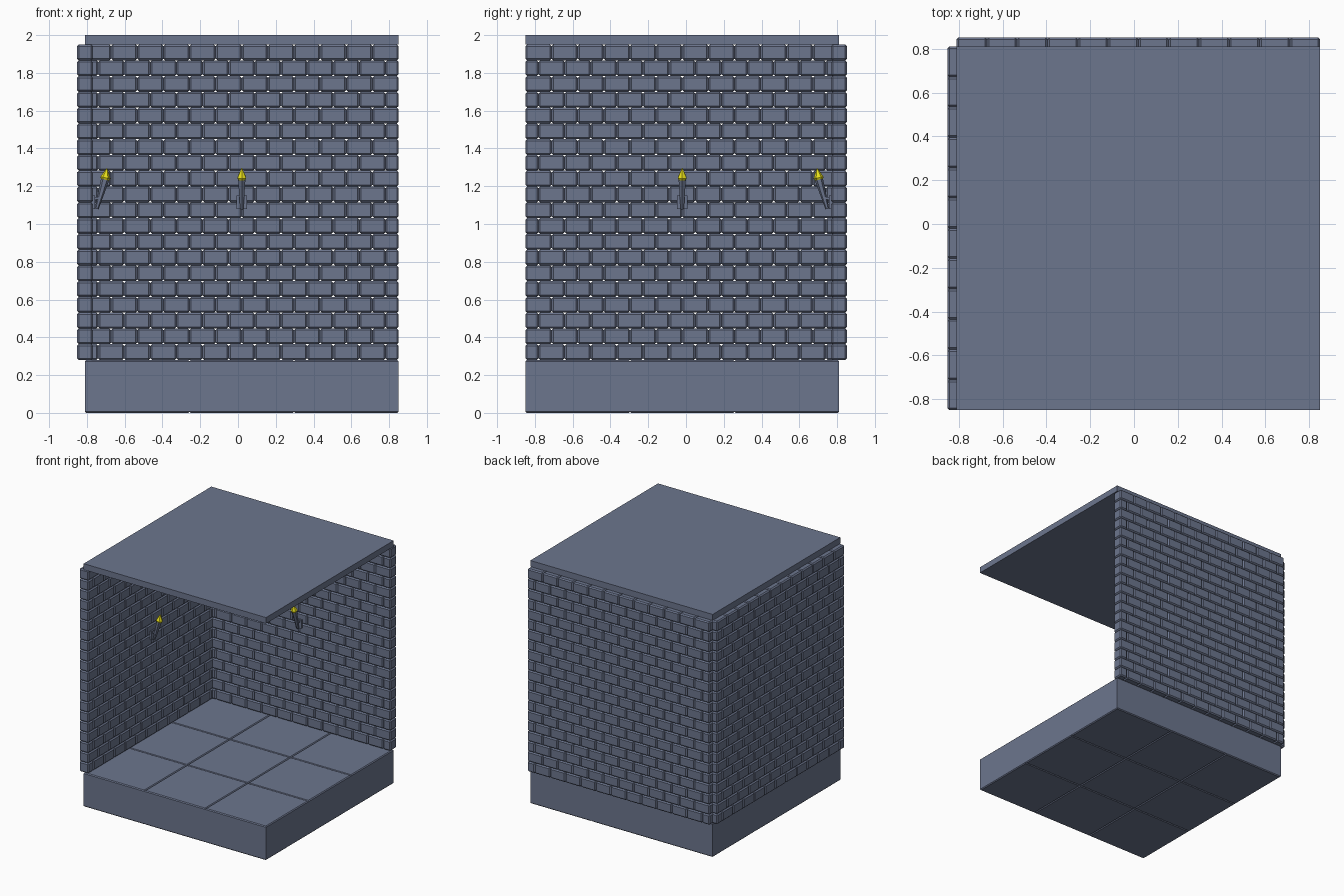
import bpy, bmesh, math
from mathutils import Vector, Matrix

cube = bpy.data.objects.get("Cube")
if cube:
    bpy.data.objects.remove(cube, do_unlink=True)


def material(name, colour):
    m = bpy.data.materials.new(name)
    m.use_nodes = True
    m.diffuse_color = colour
    m.node_tree.nodes["Principled BSDF"].inputs["Base Color"].default_value = colour
    return m


STONE = material("slate stone", (0.15, 0.18, 0.27, 1))
FLAME = material("yellow flame", (0.80, 0.74, 0.01, 1))


def add_box(bm, low, high):
    low, high = Vector(low), Vector(high)
    size = Matrix.Diagonal((*(high - low), 1))
    bmesh.ops.create_cube(bm, size=1, matrix=Matrix.Translation((low + high) / 2) @ size)


def finish(bm, name, mat):
    mesh = bpy.data.meshes.new(name)
    bm.to_mesh(mesh)
    bm.free()
    mesh.materials.append(mat)
    obj = bpy.data.objects.new(name, mesh)
    bpy.context.collection.objects.link(obj)
    return obj


def chamfer(bm, edges, width):
    bmesh.ops.bevel(bm, geom=edges, offset=width, segments=1, affect='EDGES')


# Room extents: the floor square spans LEFT..LEFT+SPAN in x and -RIGHT..-LEFT in y
LEFT, RIGHT = -0.81, 0.85
SPAN = RIGHT - LEFT
FLOOR_TOP, WALL_TOP = 0.28, 1.95
HALF_WALL = 0.042
CENTRE = (LEFT + RIGHT) / 2

# Floor of nine thick slabs, chamfered along top and bottom
bm = bmesh.new()
tile = SPAN / 3
for i in range(3):
    for j in range(3):
        x, y = LEFT + i * tile, -RIGHT + j * tile
        add_box(bm, (x, y, 0), (x + tile, y + tile, FLOOR_TOP))
flat_edges = [e for e in bm.edges if abs(e.verts[0].co.z - e.verts[1].co.z) < 0.01]
chamfer(bm, flat_edges, 0.007)
finish(bm, "floor_slabs", STONE)

# Ceiling slab
bm = bmesh.new()
add_box(bm, (LEFT, -RIGHT, WALL_TOP), (RIGHT, -LEFT, 2))
finish(bm, "ceiling", STONE)


# Brick walls in running bond, with half bricks ending every other row
def brick_wall(name, start, along_x):
    rows, count = 20, 12
    length, height = SPAN / count, (WALL_TOP - FLOOR_TOP) / rows
    bm = bmesh.new()
    for row in range(rows):
        z = FLOOR_TOP + row * height
        cuts = [k * length for k in range(count + 1)]
        if row % 2 == 0:
            cuts = [0] + [c + length / 2 for c in cuts[:-1]] + [SPAN]
        for a, b in zip(cuts, cuts[1:]):
            a, b = start + a, start + b
            if along_x:
                add_box(bm, (a, -LEFT - HALF_WALL, z), (b, -LEFT + HALF_WALL, z + height))
            else:
                add_box(bm, (LEFT - HALF_WALL, a, z), (LEFT + HALF_WALL, b, z + height))
    chamfer(bm, bm.edges[:], 0.009)
    finish(bm, name, STONE)


brick_wall("back_wall", LEFT, True)
brick_wall("side_wall", -RIGHT, False)


# Wall torches, made leaning towards -y and turned to suit their wall
def cone(bm, low, high, r_low, r_high, sides=6):
    low, high = Vector(low), Vector(high)
    axis = high - low
    turn = axis.to_track_quat('Z', 'Y').to_matrix().to_4x4()
    bmesh.ops.create_cone(bm, cap_ends=True, segments=sides, radius1=r_low,
                          radius2=r_high, depth=axis.length,
                          matrix=Matrix.Translation((low + high) / 2) @ turn)


def torch(side, place, angle):
    where = Matrix.Translation(place) @ Matrix.Rotation(angle, 4, 'Z')
    # Wall plate and ring
    bm = bmesh.new()
    add_box(bm, (-0.028, -0.012, 0), (0.028, 0.01, 0.07))
    add_box(bm, (-0.015, -0.04, 0.05), (0.015, 0, 0.062))
    finish(bm, side + "_torch_bracket", STONE).matrix_world = where
    # Tapered handle
    bm = bmesh.new()
    cone(bm, (0, -0.02, 0), (0, -0.064, 0.155), 0.010, 0.022)
    finish(bm, side + "_torch_handle", STONE).matrix_world = where
    # Faceted flame
    bm = bmesh.new()
    cone(bm, (0, -0.062, 0.145), (0, -0.066, 0.165), 0.016, 0.027)
    cone(bm, (0, -0.066, 0.165), (0, -0.074, 0.215), 0.027, 0.002)
    finish(bm, side + "_torch_flame", FLAME).matrix_world = where


torch("back", (CENTRE, -LEFT - HALF_WALL, 1.08), 0)
torch("side", (LEFT + HALF_WALL, -CENTRE, 1.08), math.pi / 2)
